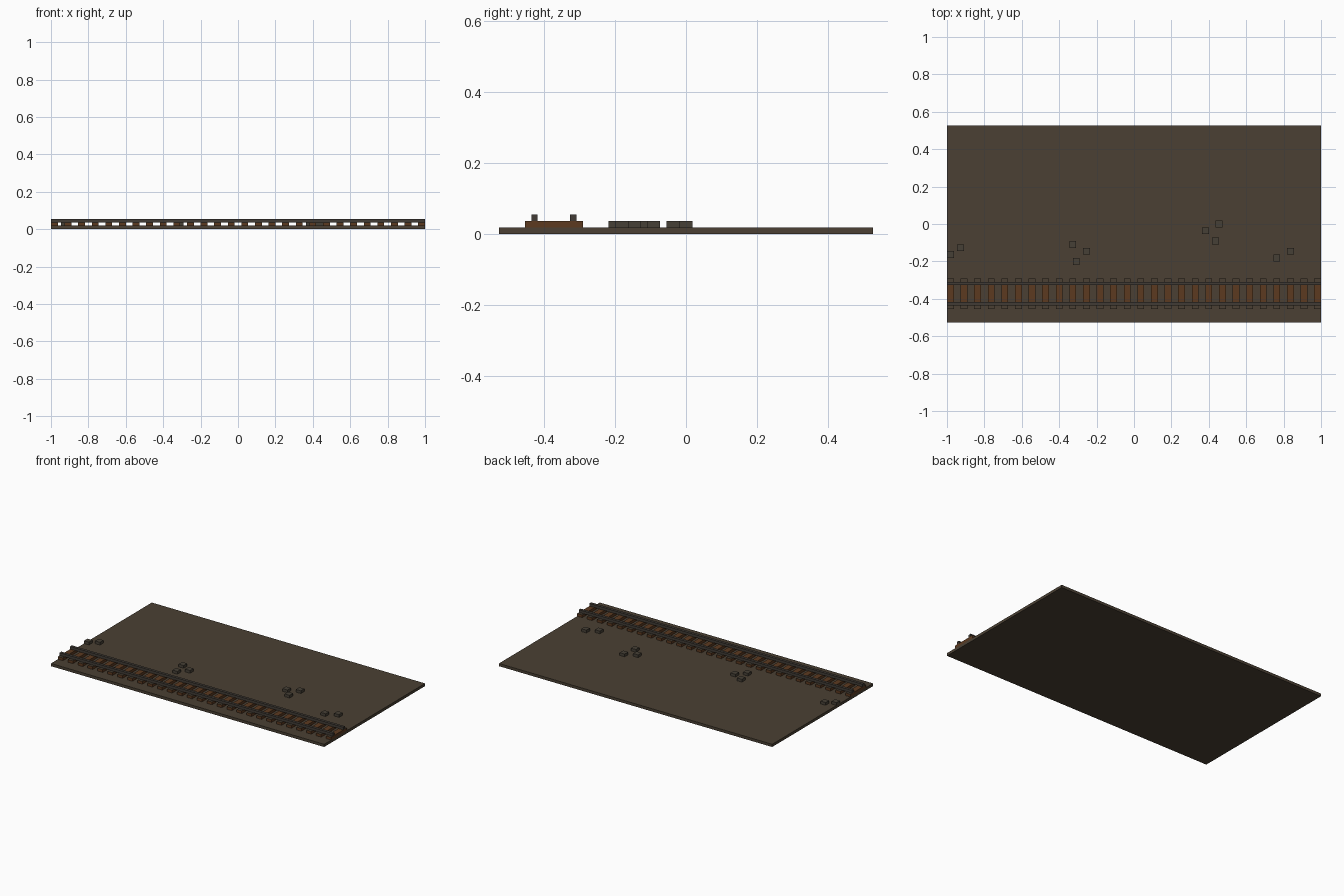
import bpy, bmesh
from mathutils import Matrix, Vector

if "Cube" in bpy.data.objects:
    bpy.data.objects.remove(bpy.data.objects["Cube"])

U = 1 / 55  # block size: everything sits on this grid


def material(name, r, g, b):
    m = bpy.data.materials.new(name)
    m.diffuse_color = (r, g, b, 1)
    m.use_nodes = True
    m.node_tree.nodes["Principled BSDF"].inputs["Base Color"].default_value = m.diffuse_color
    return m


EARTH = material("dark earth", 0.069, 0.051, 0.033)
WOOD = material("rusty wood", 0.107, 0.042, 0.0145)
IRON = material("dull iron", 0.052, 0.044, 0.036)
STONE = material("grey stone", 0.062, 0.051, 0.037)


def box(name, mat, x, y, z):
    """Box between (min, max) pairs given in grid units."""
    size = [(b - a) * U for a, b in (x, y, z)]
    centre = Vector([(a + b) / 2 * U for a, b in (x, y, z)])
    bm = bmesh.new()
    bmesh.ops.create_cube(bm, size=1, matrix=Matrix.Diagonal((*size, 1)))
    mesh = bpy.data.meshes.new(name)
    bm.to_mesh(mesh)
    bm.free()
    mesh.materials.append(mat)
    ob = bpy.data.objects.new(name, mesh)
    ob.location = centre
    bpy.context.collection.objects.link(ob)
    return ob


# Ground slab
box("ground", EARTH, (-55, 55), (-29, 29), (0, 1))

# Wooden ties: one tie with earth-covered tips, repeated along the track
tie = box("ties", WOOD, (-55, -53), (-25, -16), (1, 2))
tie.data.materials.append(EARTH)
bm = bmesh.new()
bm.from_mesh(tie.data)
for y in (-3.5 * U, 3.5 * U):
    bmesh.ops.bisect_plane(bm, geom=bm.verts[:] + bm.edges[:] + bm.faces[:],
                           plane_co=(0, y, 0), plane_no=(0, 1, 0))
bm.normal_update()
for f in bm.faces:
    if f.normal.z > 0.9 and abs(f.calc_center_median().y) > 3.5 * U:
        f.material_index = 1
bm.to_mesh(tie.data)
bm.free()
arr = tie.modifiers.new("repeat", 'ARRAY')
arr.count = 28
arr.use_relative_offset = False
arr.use_constant_offset = True
arr.constant_offset_displace = (4 * U, 0, 0)

# Rails
box("front_rail", IRON, (-55, 55), (-24, -23), (2, 3))
box("back_rail", IRON, (-55, 55), (-18, -17), (2, 3))

# Loose stones beside the track
for x, y in ((-54, -9), (-51, -7), (-18, -6), (-17, -11), (-14, -8),
             (21, -2), (24, -5), (25, 0), (42, -10), (46, -8)):
    box("stone", STONE, (x - 1, x + 1), (y - 1, y + 1), (1, 2))
